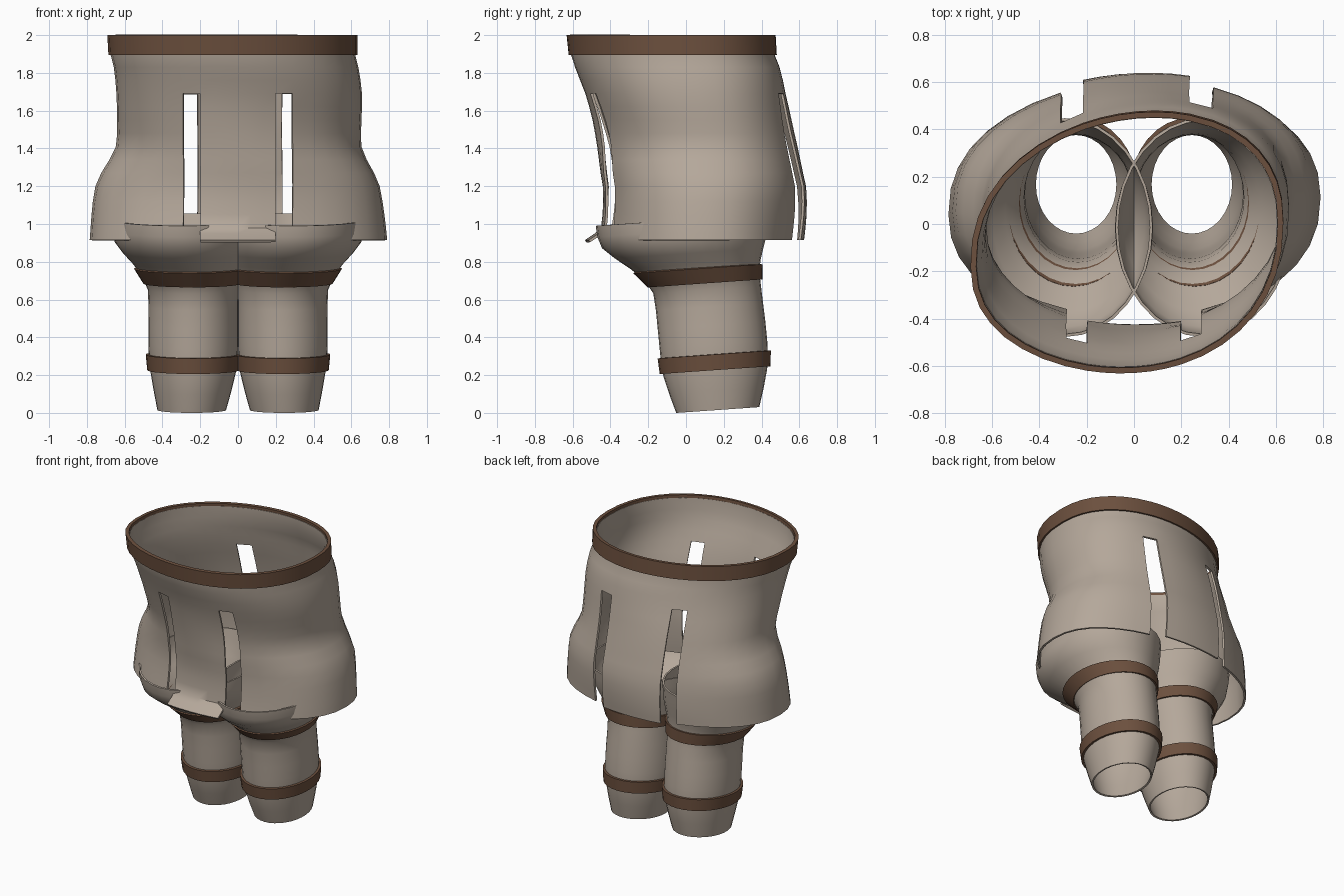
import bpy
from math import acos, cos, sin, pi, tau, copysign

if "Cube" in bpy.data.objects:
    bpy.data.objects.remove(bpy.data.objects["Cube"], do_unlink=True)


def material(name, rgb):
    m = bpy.data.materials.new(name)
    m.use_nodes = True
    m.diffuse_color = (*rgb, 1)
    m.node_tree.nodes["Principled BSDF"].inputs["Base Color"].default_value = (*rgb, 1)
    m.node_tree.nodes["Principled BSDF"].inputs["Roughness"].default_value = 0.8
    return m


cloth = material("tan cloth", (0.46, 0.39, 0.325))
leather = material("brown leather", (0.15, 0.08, 0.048))


def loft(name, rings, mat, thickness, skip=lambda i, j: False):
    """Closed rings joined from bottom to top, given an inner wall."""
    n = len(rings[0])
    verts = [p for ring in rings for p in ring]
    faces = []
    for i in range(len(rings) - 1):
        for j in range(n):
            if not skip(i, j):
                k = (j + 1) % n
                faces.append((i * n + j, i * n + k, (i + 1) * n + k, (i + 1) * n + j))
    mesh = bpy.data.meshes.new(name)
    mesh.from_pydata(verts, [], faces)
    mesh.materials.append(mat)
    obj = bpy.data.objects.new(name, mesh)
    bpy.context.collection.objects.link(obj)
    bpy.ops.object.select_all(action="DESELECT")
    obj.select_set(True)
    bpy.context.view_layer.objects.active = obj
    mod = obj.modifiers.new("wall", "SOLIDIFY")
    mod.thickness = thickness
    mod.offset = -1
    bpy.ops.object.modifier_apply(modifier=mod.name)
    bpy.ops.object.shade_smooth_by_angle(angle=0.7)


def sample(profile, z):
    """Values of a profile at height z, eased through its stations."""
    if z <= profile[0][0]:
        return profile[0][1:]
    for k in range(len(profile) - 1):
        a, b = profile[k], profile[k + 1]
        if z <= b[0]:
            t = (z - a[0]) / (b[0] - a[0])
            before, after = profile[max(k - 1, 0)], profile[min(k + 2, len(profile) - 1)]
            out = []
            for c in range(1, len(a)):
                m0 = (b[c] - before[c]) / (b[0] - before[0]) * (b[0] - a[0])
                m1 = (after[c] - a[c]) / (after[0] - a[0]) * (b[0] - a[0])
                h = t * t * (3 - 2 * t)
                out.append(a[c] + (b[c] - a[c]) * h
                           + m0 * t * (1 - t) ** 2 - m1 * t * t * (1 - t))
            return out
    return profile[-1][1:]


# Tunic profile: height, left edge x, right edge x, front y, back y
TUNIC = [
    (0.915, -0.79, 0.785, -0.43, 0.595),
    (1.05, -0.775, 0.775, -0.415, 0.605),
    (1.2, -0.75, 0.755, -0.41, 0.605),
    (1.28, -0.715, 0.72, -0.425, 0.595),
    (1.4, -0.65, 0.655, -0.445, 0.58),
    (1.55, -0.645, 0.65, -0.485, 0.55),
    (1.69, -0.645, 0.655, -0.535, 0.52),
    (1.82, -0.655, 0.64, -0.585, 0.49),
    (1.9, -0.675, 0.62, -0.61, 0.46),
    (2.0, -0.68, 0.62, -0.62, 0.455),
]
SLIT_TOP = 1.69
# Slit edges in angular order, then how many faces lie between the edges
BACK_EDGES = (0.335, 0.235, -0.215, -0.31)
FRONT_EDGES = (-0.29, -0.2, 0.2, 0.29)
COUNTS = (7, 1, 6, 1, 14, 1, 6, 1, 7)
SLIT_COLUMNS = [sum(COUNTS[:k]) for k in (1, 3, 5, 7)]
BACK_PANEL, FRONT_PANEL = ((SLIT_COLUMNS[k] + 1, SLIT_COLUMNS[k + 1]) for k in (0, 2))


def tunic_ring(z, grow=0.0):
    left, right, front, back = sample(TUNIC, z)
    cx, rx = (left + right) / 2, (right - left) / 2 + grow
    cy, ry = (front + back) / 2, (back - front) / 2 + grow
    marks = [0] + [acos((x - cx) / rx) for x in BACK_EDGES]
    marks += [tau - acos((x - cx) / rx) for x in FRONT_EDGES] + [tau]
    angles = [marks[k] + (marks[k + 1] - marks[k]) * s / count
              for k, count in enumerate(COUNTS) for s in range(count)]
    free = min(max((SLIT_TOP - z) / 0.5, 0), 1)
    skew = 0.04 + 0.09 * min(max((z - 1.3) / 0.5, 0), 1)
    kick = 0.075 * max(0, (0.97 - z) / 0.055)
    ring = []
    for j, a in enumerate(angles):
        x = cx + rx * cos(a)
        y = cy + ry * copysign(abs(sin(a)) ** 0.88, sin(a))
        y += skew * (1 + 0.8 * min(0, sin(a))) * (x - cx)
        if BACK_PANEL[0] <= j <= BACK_PANEL[1]:
            y += 0.028 * free
        if FRONT_PANEL[0] <= j <= FRONT_PANEL[1]:      # kicked-out front hem
            y -= 0.032 * free + kick
        # shallow folds in the cloth
        fold = 0 if grow else 0.005 * sin(3 * a + 9 * z) * min(1, 2 * abs(1.95 - z))
        ring.append((x + fold * cos(a), y + fold * sin(a), z))
    return ring


heights = [0.915, 0.95, 0.98, 1.05, 1.12, 1.2, 1.27, 1.34, 1.41, 1.48, 1.55, 1.62,
           SLIT_TOP, 1.76, 1.83, 1.9, 1.98]
slit_rows = heights.index(SLIT_TOP)
loft("tunic", [tunic_ring(z) for z in heights], cloth, 0.014,
     lambda i, j: i < slit_rows and j in SLIT_COLUMNS)
loft("collar_band", [tunic_ring(z, 0.012) for z in (1.895, 2.0)], leather, 0.024)

# Leg profile: height, centre x, half width, centre y, half depth
LEG = [
    (0.0, 0.245, 0.182, 0.168, 0.22),
    (0.2, 0.237, 0.226, 0.155, 0.275),
    (0.35, 0.237, 0.238, 0.145, 0.285),
    (0.64, 0.237, 0.24, 0.112, 0.285),
    (0.7, 0.245, 0.258, 0.09, 0.3),
    (0.78, 0.26, 0.295, 0.05, 0.345),
    (0.9, 0.287, 0.365, -0.01, 0.435),
    (1.02, 0.293, 0.372, -0.015, 0.463),
]


def leg_ring(z, side, grow=0.0, n=32):
    cx, rx, cy, ry = sample(LEG, z)
    ring = []
    for j in range(n):
        a = tau * j / n
        y = cy + (ry + grow) * sin(a)
        ring.append((side * cx + (rx + grow) * cos(a), y, max(0, z + 0.07 * (y + 0.05))))
    return ring


for side, label in ((1, "left"), (-1, "right")):
    stations = [0, 0.1, 0.2, 0.28, 0.35, 0.45, 0.55, 0.64, 0.7, 0.74, 0.78, 0.84, 0.9, 0.96, 1.02]
    loft(label + "_leg", [leg_ring(z, side) for z in stations], cloth, 0.012)
    loft(label + "_knee_strap", [leg_ring(z, side, 0.016) for z in (0.212, 0.295)], leather, 0.022)
    loft(label + "_thigh_strap", [leg_ring(z, side, 0.013) for z in (0.675, 0.755)], leather, 0.022)
